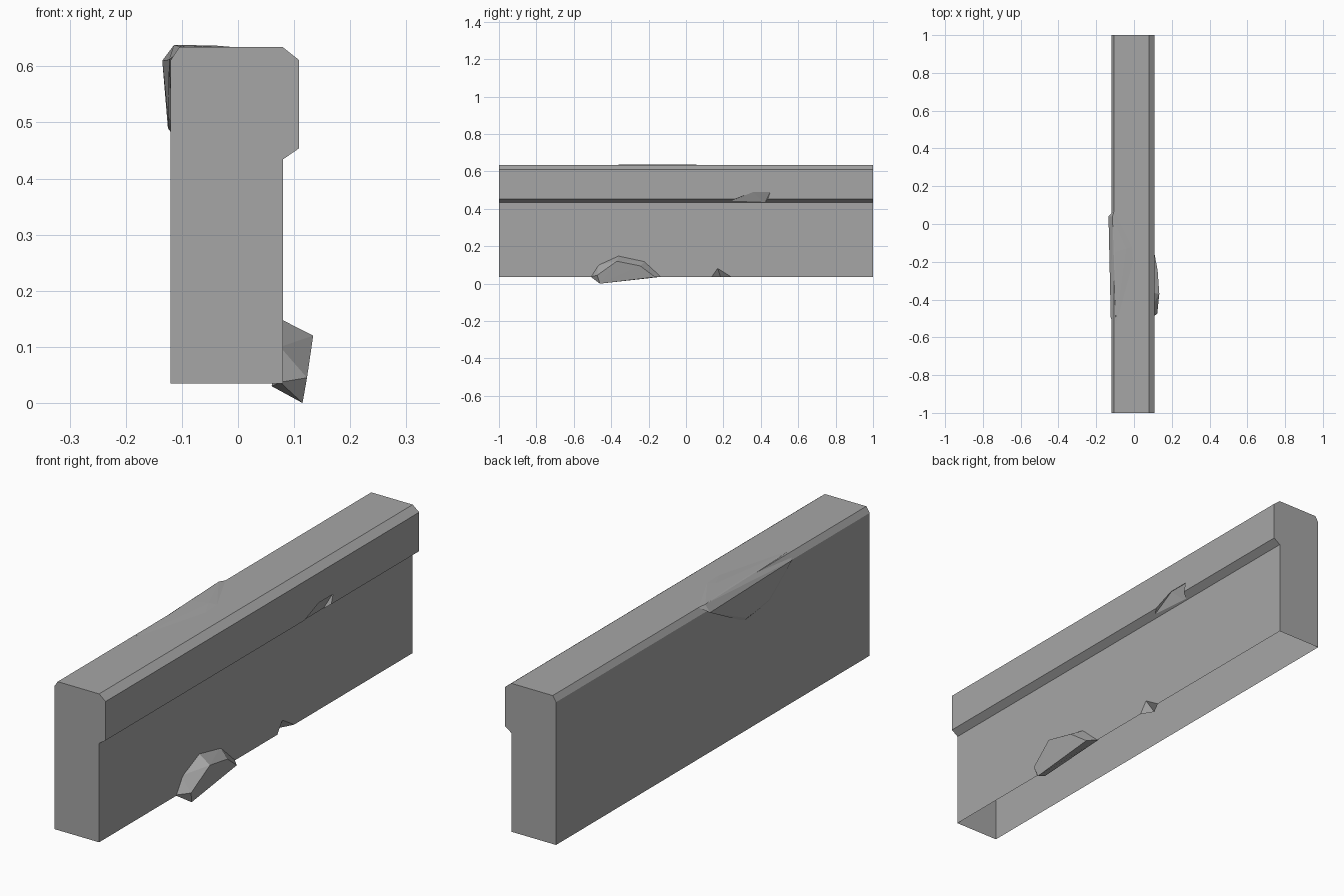
import bpy, bmesh
from mathutils import Vector

cube = bpy.data.objects.get("Cube")
if cube:
    bpy.data.objects.remove(cube, do_unlink=True)

stone = bpy.data.materials.new("grey stone")
stone.use_nodes = True
GREY = (0.38, 0.38, 0.38, 1)
stone.diffuse_color = GREY
stone.node_tree.nodes["Principled BSDF"].inputs["Base Color"].default_value = GREY


def add_object(name, bm):
    bmesh.ops.recalc_face_normals(bm, faces=bm.faces)
    mesh = bpy.data.meshes.new(name)
    bm.to_mesh(mesh)
    bm.free()
    mesh.materials.append(stone)
    obj = bpy.data.objects.new(name, mesh)
    bpy.context.collection.objects.link(obj)
    return obj


def hull(name, points):
    """Faceted stone chunk spanning the given corners."""
    bm = bmesh.new()
    for p in points:
        bm.verts.new(p)
    out = bmesh.ops.convex_hull(bm, input=bm.verts)
    loose = {g for g in out["geom_interior"] + out["geom_unused"]
             if isinstance(g, bmesh.types.BMVert)}
    bmesh.ops.delete(bm, geom=list(loose), context='VERTS')
    return add_object(name, bm)


# Wall: stepped profile with a chamfered cap, extruded along its length
BASE = 0.035
profile = [(-0.12, BASE), (0.08, BASE), (0.08, 0.434), (0.109, 0.454),
           (0.109, 0.611), (0.08, 0.634), (-0.105, 0.634), (-0.12, 0.611)]
bm = bmesh.new()
end = bm.faces.new([bm.verts.new((x, -1, z)) for x, z in profile])
grown = bmesh.ops.extrude_face_region(bm, geom=[end], use_keep_orig=True)
bmesh.ops.translate(bm, vec=(0, 2, 0),
                    verts=[g for g in grown["geom"] if isinstance(g, bmesh.types.BMVert)])
wall = add_object("wall", bm)

# Chips knocked out of the ledge and the foot of the wall
ledge_chip = hull("ledge_chip_cutter", [
    (0.107, 0.36, 0.49), (0.107, 0.45, 0.49), (0.082, 0.42, 0.43), (0.09, 0.21, 0.43),
    (0.14, 0.2, 0.43), (0.14, 0.36, 0.49), (0.14, 0.46, 0.49), (0.14, 0.44, 0.42)])
foot_chip = hull("foot_chip_cutter", [
    (0.079, 0.17, 0.08), (0.1, 0.17, 0.085), (0.1, 0.1, 0.03), (0.1, 0.29, 0.03),
    (0.04, 0.19, 0.02), (0.1, 0.1, 0.01), (0.1, 0.29, 0.01)])
for cutter in (ledge_chip, foot_chip):
    mod = wall.modifiers.new(cutter.name, 'BOOLEAN')
    mod.operation = 'DIFFERENCE'
    mod.solver = 'EXACT'
    mod.object = cutter
    bpy.context.view_layer.objects.active = wall
    bpy.ops.object.modifier_apply(modifier=mod.name)
    bpy.data.objects.remove(cutter, do_unlink=True)

# The wall is open underneath
bm = bmesh.new()
bm.from_mesh(wall.data)
under = [f for f in bm.faces if f.normal.z < -0.99 and f.calc_center_median().z < BASE + 0.002]
bmesh.ops.delete(bm, geom=under, context='FACES')
bm.to_mesh(wall.data)
bm.free()

# Loose slab wrapped over the cap edge
hull("cap_chunk", [
    (-0.105, 0.07, 0.634), (-0.118, -0.2, 0.48), (-0.118, -0.37, 0.5),
    (-0.095, -0.53, 0.634), (-0.01, -0.12, 0.634), (-0.005, -0.2, 0.634),
    (-0.135, 0.04, 0.61), (-0.123, -0.5, 0.612), (-0.114, 0.04, 0.638),
    (-0.1, -0.15, 0.638), (-0.04, -0.13, 0.637), (-0.125, -0.21, 0.49),
    (-0.125, -0.35, 0.51)])

# Boulder leaning out of the foot: outer face, then its root in the wall
outer = [(0.123, -0.475, 0.045), (0.134, -0.37, 0.12), (0.125, -0.245, 0.095),
         (0.11, -0.165, 0.035), (0.115, -0.46, 0.0)]
root = [(0.075, -0.51, 0.037), (0.075, -0.47, 0.1), (0.075, -0.36, 0.15),
        (0.075, -0.22, 0.12), (0.075, -0.13, 0.037), (0.06, -0.48, 0.03)]
hull("foot_boulder", outer + root)
